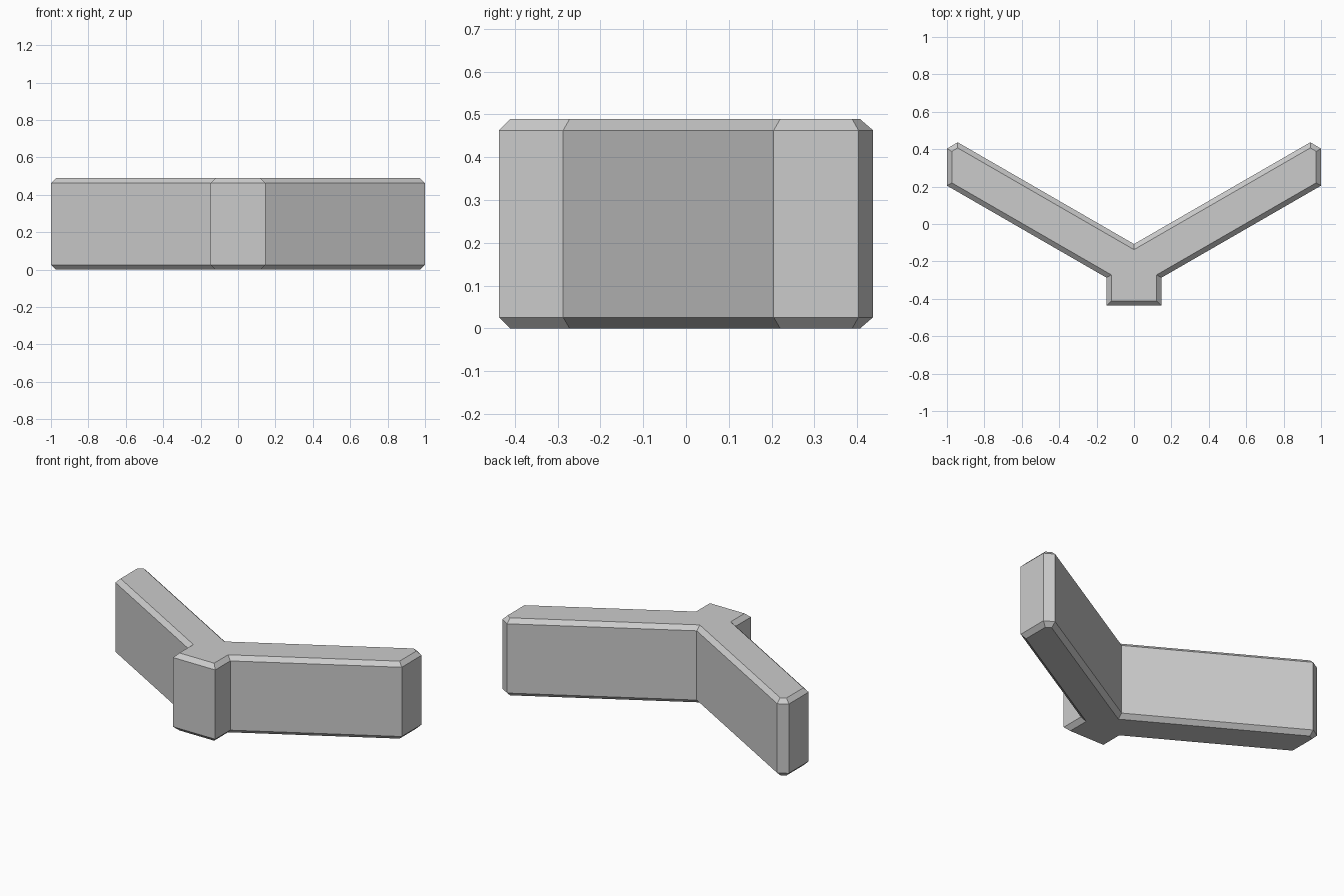
import bpy
import bmesh
from mathutils import Vector

cube = bpy.data.objects.get("Cube")
if cube:
    bpy.data.objects.remove(cube, do_unlink=True)

HEIGHT = 0.489
CHAMFER = 0.026

# Plain grey material
grey = bpy.data.materials.new("plain grey")
grey.use_nodes = True
colour = (0.6, 0.6, 0.6, 1)
grey.diffuse_color = colour
grey.node_tree.nodes["Principled BSDF"].inputs["Base Color"].default_value = colour

# Counter-clockwise plan of the Y shape: left half, then its mirror image
half = [(0.147, -0.437), (0.147, -0.287), (1.0, 0.205),
        (1.0, 0.403), (0.943, 0.437), (0.0, -0.107)]
outline = [Vector(p) for p in half + [(-x, y) for x, y in reversed(half[:-1])]]


def inset(points, distance):
    """Move every edge of a closed outline inward by the same distance."""
    result = []
    for i, p in enumerate(points):
        d1 = (p - points[i - 1]).normalized()
        d2 = (points[(i + 1) % len(points)] - p).normalized()
        n1, n2 = Vector((-d1.y, d1.x)), Vector((-d2.y, d2.x))
        result.append(p + (n1 + n2) * distance / (1 + n1.dot(n2)))
    return result


# Stack four rings: chamfered bottom, straight walls, chamfered top
inner = inset(outline, CHAMFER)
levels = [(inner, 0), (outline, CHAMFER),
          (outline, HEIGHT - CHAMFER), (inner, HEIGHT)]
bm = bmesh.new()
rings = [[bm.verts.new((p.x, p.y, z)) for p in pts] for pts, z in levels]
for low, high in zip(rings, rings[1:]):
    for i in range(len(low)):
        j = (i + 1) % len(low)
        bm.faces.new((low[i], low[j], high[j], high[i]))
bm.faces.new(rings[-1])
bm.faces.new(list(reversed(rings[0])))

mesh = bpy.data.meshes.new("chamfered_y_block")
bm.to_mesh(mesh)
bm.free()
mesh.materials.append(grey)
block = bpy.data.objects.new("chamfered_y_block", mesh)
bpy.context.collection.objects.link(block)
